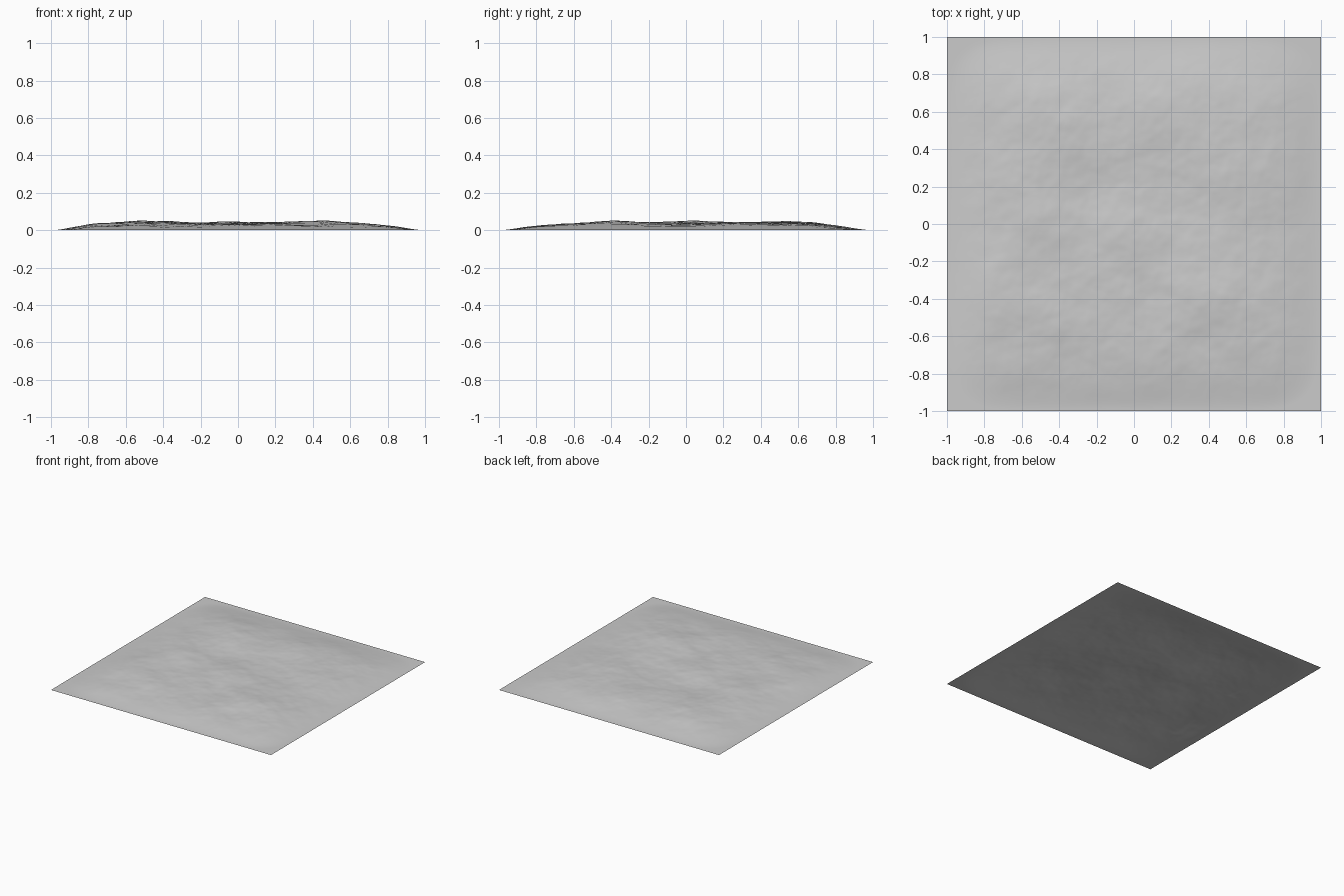
import bpy, bmesh, math
from mathutils import Vector, noise

if "Cube" in bpy.data.objects:
    bpy.data.objects.remove(bpy.data.objects["Cube"])

N = 160  # grid resolution

# broad hills and hollows: x, y, radius, height
HILLS = [(-0.50, 0.05, 0.17, 0.016), (-0.78, -0.30, 0.15, 0.014),
         (-0.04, 0.00, 0.13, 0.010), (0.46, -0.35, 0.18, 0.014),
         (0.14, 0.60, 0.18, 0.010), (-0.50, 0.55, 0.16, 0.010),
         (0.60, 0.35, 0.18, 0.009), (-0.25, 0.10, 0.10, -0.010),
         (0.30, 0.10, 0.14, -0.007), (-0.30, -0.40, 0.16, 0.007)]


def fade(x, y):
    # flat border blending smoothly into the plateau
    t = max(0.0, 1.0 - math.hypot(x ** 4, y ** 4))
    return t * t * (3 - 2 * t)


def height(x, y):
    z = 0.034
    for hx, hy, r, h in HILLS:
        z += h * math.exp(-((x - hx) ** 2 + (y - hy) ** 2) / (2 * r * r))
    # fractal bumps
    amp, freq = 0.008, 3.0
    for i in range(5):
        z += amp * noise.noise(Vector((x * freq + 7.3 * i, y * freq - 3.1 * i, 1.7 + i)))
        amp *= 0.52
        freq *= 2.0
    return min(0.065, max(0.0, z * fade(x, y)))


# terrain sheet
bm = bmesh.new()
bmesh.ops.create_grid(bm, x_segments=N, y_segments=N, size=1.0)
for v in bm.verts:
    v.co.z = height(v.co.x, v.co.y)
for f in bm.faces:
    f.smooth = True
mesh = bpy.data.meshes.new("terrain")
bm.to_mesh(mesh)
bm.free()
terrain = bpy.data.objects.new("terrain", mesh)
bpy.context.collection.objects.link(terrain)

# plain grey ground
mat = bpy.data.materials.new("light grey")
mat.diffuse_color = (0.6, 0.6, 0.6, 1)
mat.use_nodes = True
mat.node_tree.nodes["Principled BSDF"].inputs["Base Color"].default_value = mat.diffuse_color
mesh.materials.append(mat)
